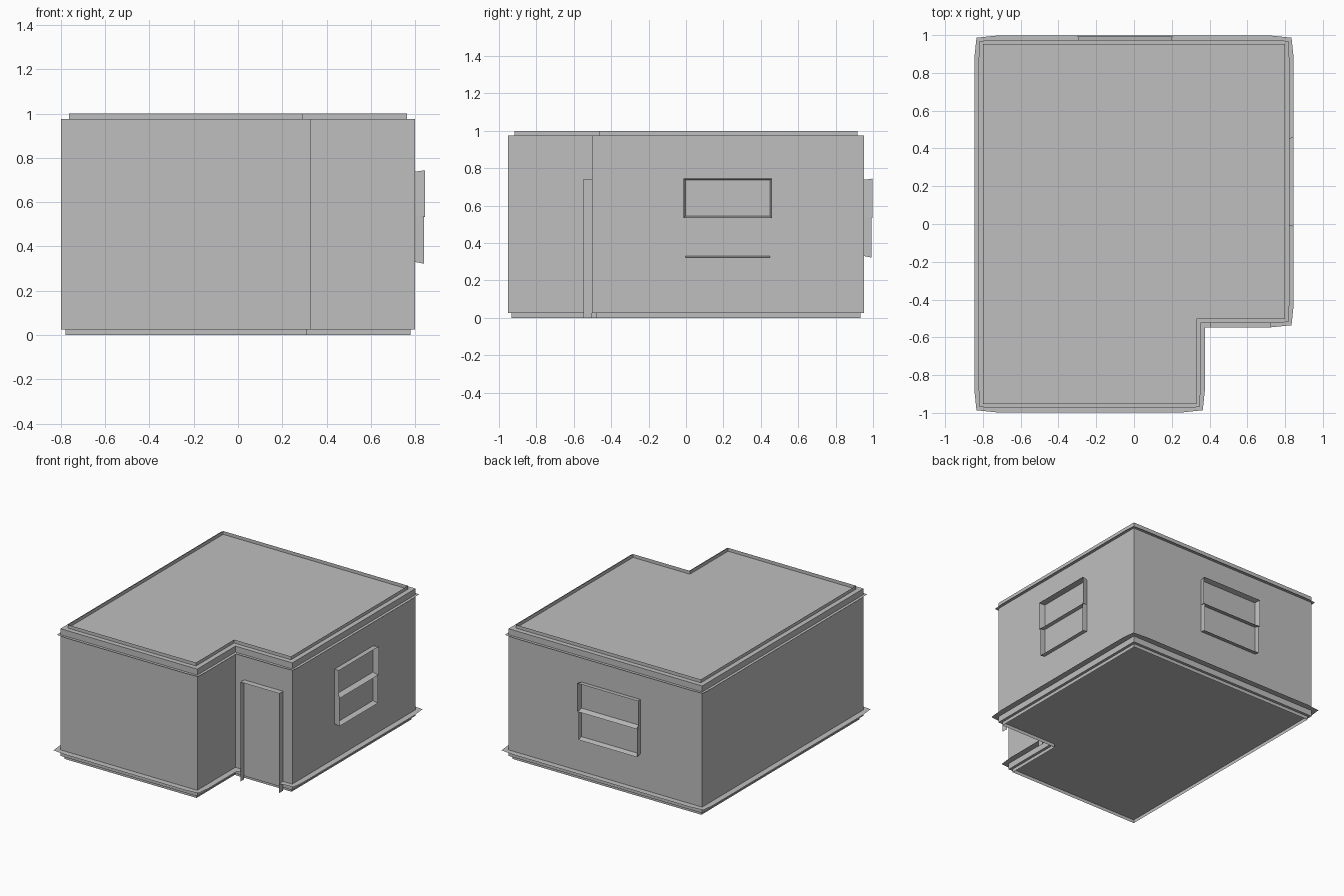
import bpy
from mathutils import Vector

if "Cube" in bpy.data.objects:
    bpy.data.objects.remove(bpy.data.objects["Cube"])

grey = bpy.data.materials.new("plain grey")
grey.diffuse_color = (0.52, 0.52, 0.52, 1)
grey.use_nodes = True
grey.node_tree.nodes["Principled BSDF"].inputs["Base Color"].default_value = grey.diffuse_color

# L-shaped wall outline, counter-clockwise
PLAN = [Vector(p) for p in ((-0.80, -0.952), (0.33, -0.952), (0.33, -0.502),
                            (0.80, -0.502), (0.80, 0.952), (-0.80, 0.952))]
N = len(PLAN)
DOOR = (0.402, 0.723)


def make(name, faces):
    """Object from a list of faces, each a list of 3D points."""
    verts, index = [], []
    for f in faces:
        index.append(list(range(len(verts), len(verts) + len(f))))
        verts += [tuple(p) for p in f]
    me = bpy.data.meshes.new(name)
    me.from_pydata(verts, [], index)
    me.materials.append(grey)
    ob = bpy.data.objects.new(name, me)
    bpy.context.collection.objects.link(ob)
    return ob


def side(i):
    """Ends, direction and outward normal of wall i."""
    a, b = PLAN[i % N], PLAN[(i + 1) % N]
    d = (b - a).normalized()
    return a, b, d, Vector((d.y, -d.x))


def corner(i, off):
    return PLAN[i % N] + off * (side(i - 1)[3] + side(i)[3])


def at(p, z):
    return (p.x, p.y, z)


def band(off, z0, z1):
    """Upright strips following the plan."""
    out = []
    for i in range(N):
        a, b = corner(i, off), corner(i + 1, off)
        out.append([at(a, z0), at(b, z0), at(b, z1), at(a, z1)])
    return out


def flange(off, tip, z, gap=False):
    """Thin flat ledge around the walls, drawn in a little at the corners."""
    out = []
    for i in range(N):
        a, b, d, n = side(i)
        ca = corner(i, off if i == 2 else tip)
        cb = corner(i + 1, off if i == 1 else tip)
        ma, mb = a + 0.07 * d + off * n, b - 0.07 * d + off * n
        if gap and i == 2:  # leave the doorway free
            l, r = Vector((DOOR[0], a.y)), Vector((DOOR[1], a.y))
            out.append([at(p, z) for p in (a, ca, l + off * n, l)])
            out.append([at(p, z) for p in (r, r + off * n, cb, b)])
        else:
            out.append([at(p, z) for p in (a, ca, ma, mb, cb, b)])
    return out


# Walls with flat roof and floor
Z0, Z1 = 0.025, 0.975
make("walls", band(0, Z0, Z1))
make("roof", [[at(p, Z1) for p in PLAN]])
make("floor", [[at(p, Z0) for p in reversed(PLAN)]])

# Thin upright edging and flat ledges
make("roof_lip", band(-0.036, Z1, 1.0))
make("plinth", band(-0.02, 0.0, Z0))
make("cornice_ledge", flange(0.022, 0.017, 0.93))
make("base_ledge", flange(0.045, 0.034, 0.07, gap=True))


def frame(name, wall, u0, u1, bars, depth, splay=0.0, jambs=()):
    """Thin boards standing out of a wall: bars at given heights, jamb spans."""
    a, b, d, n = side(wall)

    def pt(u, out, z):
        # u is the world coordinate along the wall
        p = Vector((u, a.y)) if abs(d.x) > 0.5 else Vector((a.x, u))
        return at(p + out * n, z)

    faces = [[pt(u0, 0, z), pt(u1, 0, z), pt(u1 + s, dep, z + dz), pt(u0 - s, dep, z + dz)]
             for z, dep, s, dz in bars]
    for z0, z1, dep, s, dz0, dz1 in jambs:
        for u, k in ((u0, -s), (u1, s)):
            faces.append([pt(u, 0, z0), pt(u, 0, z1), pt(u + k, dep, z1 + dz1), pt(u + k, dep, z0 + dz0)])
    return make(name, faces)


# Door surround in the recess
frame("door_frame", 2, *DOOR, [(0.743, 0.045, 0, 0)], 0.045,
      jambs=[(0.0, 0.743, 0.045, 0, 0, 0)])

# Two-part window surrounds: upper part flares slightly
for name, wall, u0, u1 in (("right_window_frame", 3, -0.004, 0.45),
                           ("back_window_frame", 4, -0.29, 0.195)):
    frame(name, wall, u0, u1,
          [(0.738, 0.044, 0.009, 0.006), (0.543, 0.044, 0.009, -0.01), (0.33, 0.04, 0, -0.008)],
          0.045,
          jambs=[(0.543, 0.738, 0.044, 0.009, -0.01, 0.006),
                 (0.33, 0.543, 0.04, 0, -0.008, 0)])
